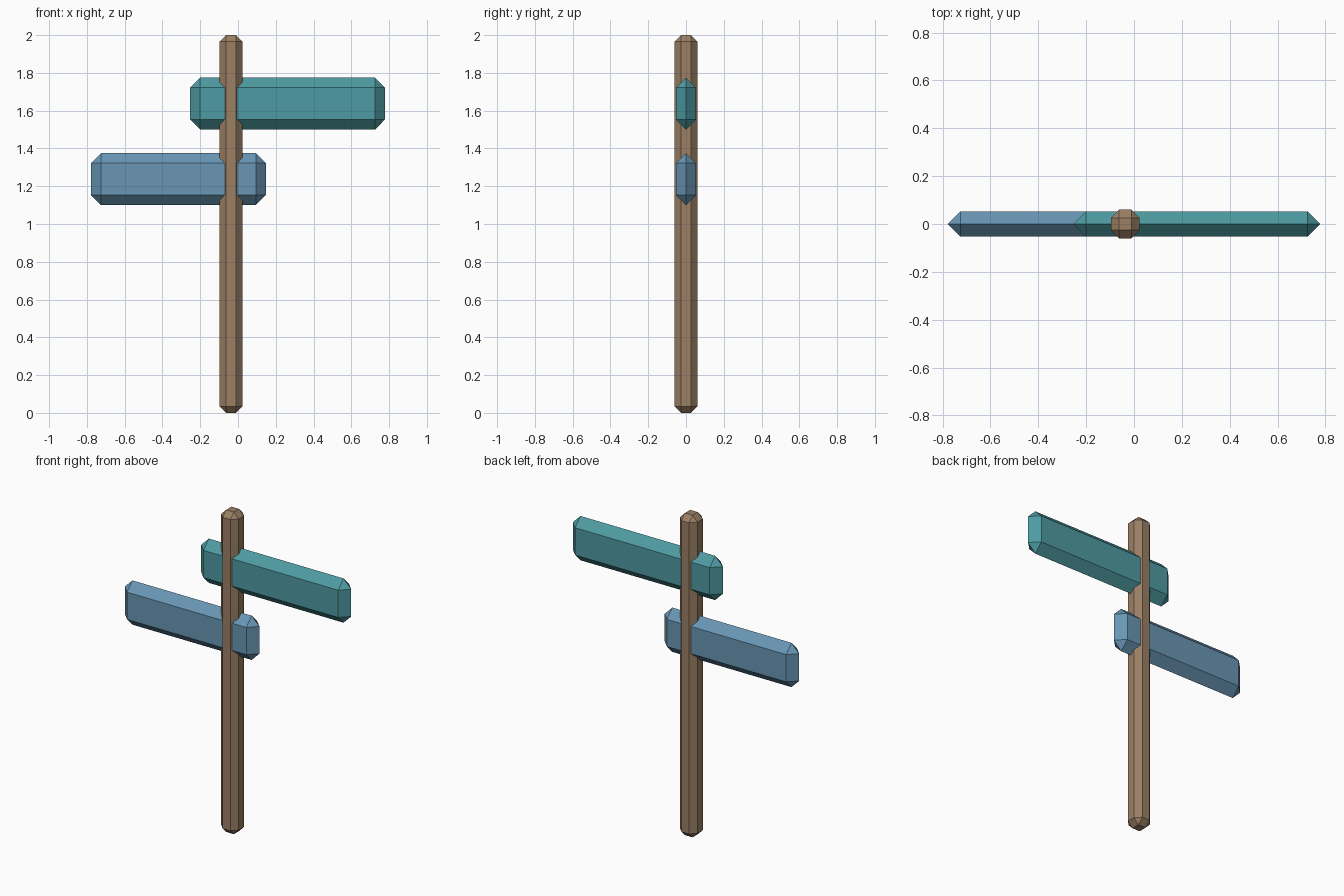
import bpy
import bmesh
from mathutils import Vector

cube = bpy.data.objects.get("Cube")
if cube:
    bpy.data.objects.remove(cube, do_unlink=True)


def make_material(name, rgb):
    mat = bpy.data.materials.new(name)
    mat.use_nodes = True
    color = (*rgb, 1.0)
    mat.diffuse_color = color
    mat.node_tree.nodes["Principled BSDF"].inputs["Base Color"].default_value = color
    return mat


def chamfered_box(name, low, high, chamfer, mat):
    """Flat-shaded box between two corners with every edge cut at 45 degrees."""
    low, high = Vector(low), Vector(high)
    size, centre = high - low, (low + high) / 2
    bm = bmesh.new()
    bmesh.ops.create_cube(bm, size=1.0)
    bmesh.ops.scale(bm, vec=size, verts=bm.verts)
    bmesh.ops.bevel(bm, geom=bm.edges[:], offset=chamfer, offset_type='OFFSET',
                    segments=1, profile=0.5, affect='EDGES', clamp_overlap=True)
    # Close the seam where chamfers meet along a thin side
    bmesh.ops.remove_doubles(bm, verts=bm.verts, dist=0.002)
    bmesh.ops.recalc_face_normals(bm, faces=bm.faces)
    mesh = bpy.data.meshes.new(name)
    bm.to_mesh(mesh)
    bm.free()
    mesh.materials.append(mat)
    obj = bpy.data.objects.new(name, mesh)
    obj.location = centre
    bpy.context.collection.objects.link(obj)
    return obj


brown = make_material("brown wood", (0.328, 0.216, 0.130))
teal = make_material("teal paint", (0.076, 0.328, 0.361))
blue = make_material("blue paint", (0.141, 0.305, 0.456))

# Upright post
chamfered_box("post", (-0.097, -0.06, 0), (0.023, 0.06, 2), 0.034, brown)

# Boards threaded through the post, pointing opposite ways
half = 0.053
chamfered_box("upper_board", (-0.253, -half, 1.5), (0.778, half, 1.775), half, teal)
chamfered_box("lower_board", (-0.778, -half, 1.1), (0.147, half, 1.375), half, blue)
